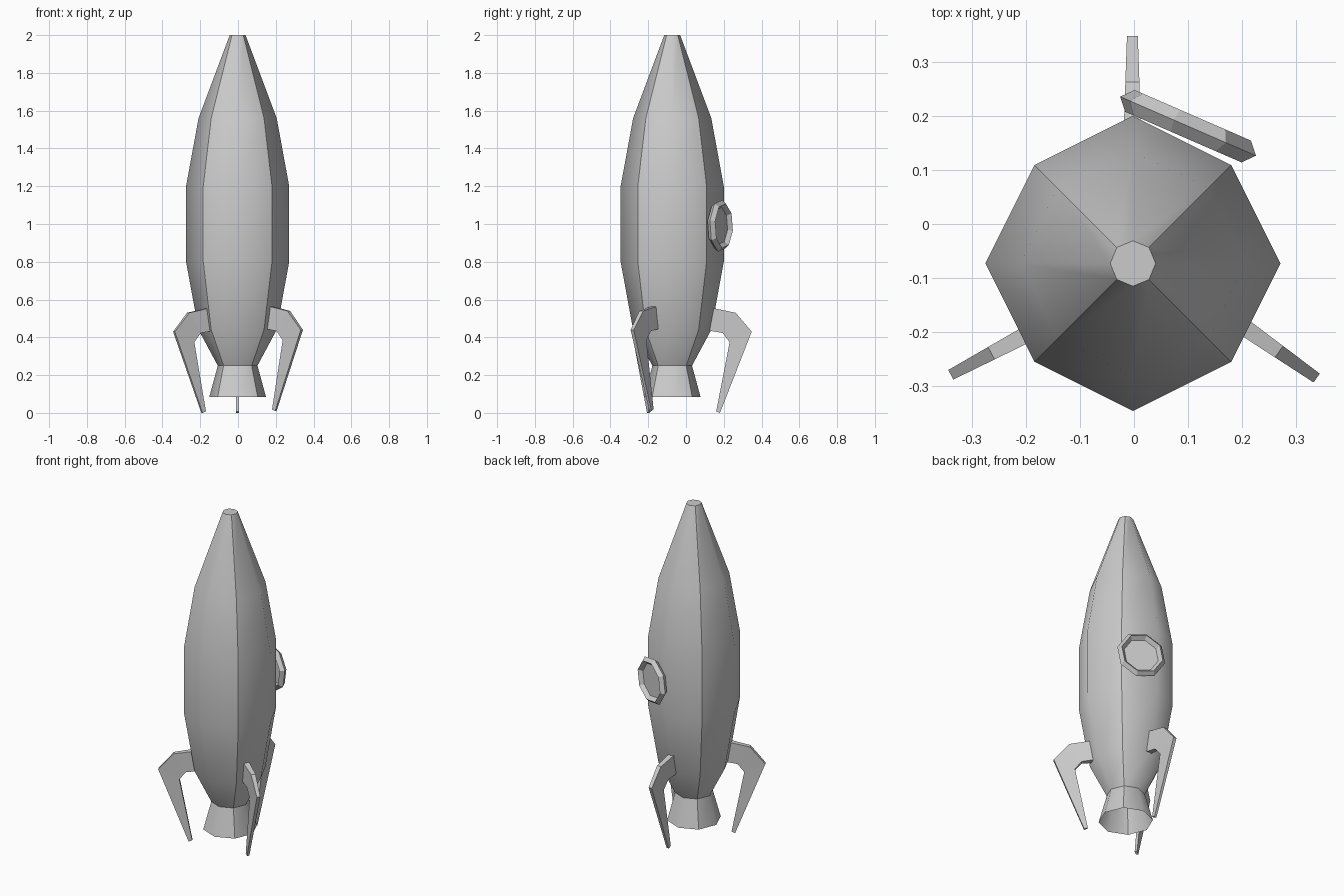
import bpy, bmesh
from math import cos, sin, pi, radians
from mathutils import Vector, Matrix

if "Cube" in bpy.data.objects:
    bpy.data.objects.remove(bpy.data.objects["Cube"])

HULL = Vector((-0.002, -0.073, 0))


def finish(bm, name, smooth=False):
    bmesh.ops.recalc_face_normals(bm, faces=bm.faces)
    for f in bm.faces:
        f.smooth = smooth
    me = bpy.data.meshes.new(name)
    bm.to_mesh(me)
    bm.free()
    ob = bpy.data.objects.new(name, me)
    bpy.context.collection.objects.link(ob)
    return ob


def loft(name, profile, cap_top):
    """Eight-sided shell; each row is (z, radius, scale of the diagonal corners)."""
    bm = bmesh.new()
    rings = []
    for z, r, d in profile:
        rings.append([bm.verts.new(HULL + Vector((
            r * (d if k % 2 else 1) * cos(k * pi / 4),
            r * (d if k % 2 else 1) * sin(k * pi / 4), z))) for k in range(8)])
    for a, b in zip(rings, rings[1:]):
        for k in range(8):
            n = (k + 1) % 8
            bm.faces.new((a[k], a[n], b[n], b[k]))
            if k % 2:  # diagonal seams stay crisp
                bm.edges.get((a[k], b[k])).smooth = False
    if cap_top:
        bm.faces.new(rings[-1])
        for e in bm.edges:
            if all(v in rings[-1] for v in e.verts):
                e.smooth = False
    return finish(bm, name, True)


# Hull and open exhaust nozzle
loft("hull", [(0.25, 0.105, 1), (0.44, 0.207, 0.956), (0.8, 0.273, 0.943),
              (1.2, 0.273, 0.943), (1.56, 0.207, 0.956), (2.0, 0.042, 1)], True)
loft("nozzle", [(0.085, 0.15, 1), (0.25, 0.105, 1)], False)

# Legs: (outer radius, z), (inner radius, z), half width; radii run back from the knee
STATIONS = [((-0.23, 0.56), (-0.23, 0.436), 0.018),
            ((-0.085, 0.53), (-0.154, 0.423), 0.013),
            ((0, 0.43), (-0.117, 0.375), 0.010),
            ((-0.168, 0.0), (-0.188, 0.008), 0.007)]


def leg(name, knee, angle, lift=0):
    a = radians(angle)
    out, side = Vector((cos(a), sin(a), 0)), Vector((-sin(a), cos(a), 0))
    bm = bmesh.new()
    loops = []
    for o, i, w in STATIONS:
        loops.append([bm.verts.new(Vector((*knee, lift + p[1])) + out * p[0] + side * s * w)
                      for p, s in ((o, -1), (o, 1), (i, 1), (i, -1))])
    for p, q in zip(loops, loops[1:]):
        for k in range(4):
            n = (k + 1) % 4
            bm.faces.new((p[k], p[n], q[n], q[k]))
    bm.faces.new(loops[0])
    bm.faces.new(loops[-1])
    finish(bm, name)


leg("back_leg", (-0.003, 0.348), 90)
leg("left_leg", (-0.339, -0.279), 208)
leg("right_leg", (0.338, -0.285), 325, 0.01)

# Porthole: eight-sided ring with a diamond section, and a flat pane
center = Vector((0.1, 0.181, 0.99))
t, n, up = Vector((0.917, -0.399, 0)), Vector((0.399, 0.917, 0)), Vector((0, 0, 1))


def ring_point(k, r, h):
    a = radians(12 + 45 * k)
    return center + t * r * cos(a) + up * r * sin(a) + n * h


bm = bmesh.new()
section = [(0.14, 0), (0.12, 0.022), (0.10, 0), (0.12, -0.022)]
grid = [[bm.verts.new(ring_point(k, r, h)) for r, h in section] for k in range(8)]
for k in range(8):
    p, q = grid[k], grid[(k + 1) % 8]
    for j in range(4):
        m = (j + 1) % 4
        bm.faces.new((p[j], p[m], q[m], q[j]))
finish(bm, "porthole_ring")

bm = bmesh.new()
bm.faces.new([bm.verts.new(ring_point(-k, 0.102, 0)) for k in range(8)])
finish(bm, "porthole_pane")
